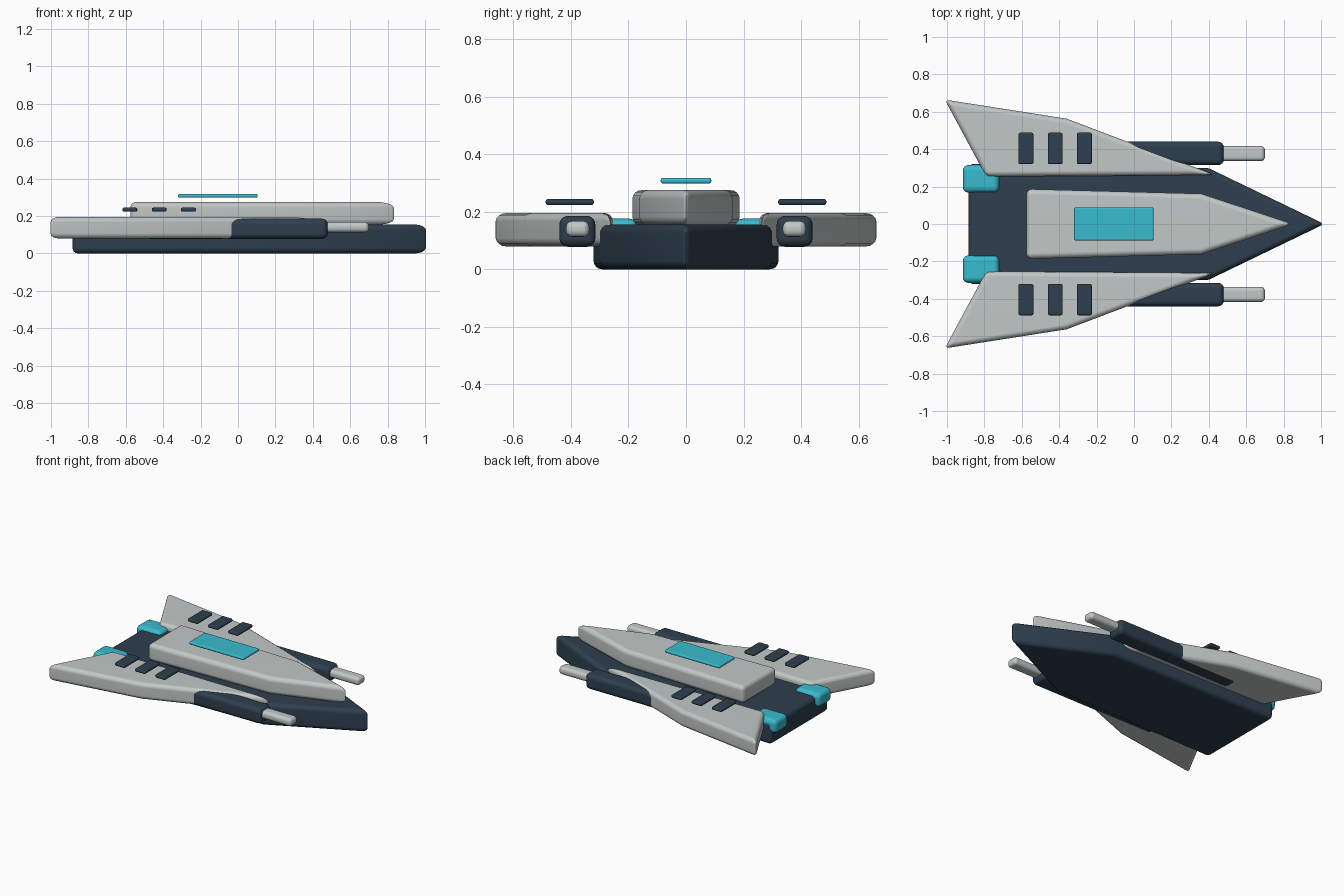
import bpy, bmesh, math

if "Cube" in bpy.data.objects:
    bpy.data.objects.remove(bpy.data.objects["Cube"])


def material(name, rgb):
    m = bpy.data.materials.new(name)
    m.diffuse_color = (*rgb, 1)
    m.use_nodes = True
    m.node_tree.nodes["Principled BSDF"].inputs["Base Color"].default_value = m.diffuse_color
    return m


GREY = material("pale grey", (0.54, 0.58, 0.575))
NAVY = material("dark slate", (0.027, 0.05, 0.077))
CYAN = material("cyan", (0.04, 0.5, 0.62))


def prism(name, outline, z0, z1, mat, bevel, segments=4):
    """Extrude a plan outline from z0 to z1 and round its sharp edges."""
    bm = bmesh.new()
    low = [bm.verts.new((x, y, z0)) for x, y in outline]
    high = [bm.verts.new((x, y, z1)) for x, y in outline]
    bm.faces.new(low[::-1])
    bm.faces.new(high)
    n = len(outline)
    for i in range(n):
        j = (i + 1) % n
        bm.faces.new((low[i], low[j], high[j], high[i]))
    bmesh.ops.recalc_face_normals(bm, faces=bm.faces[:])
    sharp = [e for e in bm.edges if e.calc_face_angle() > math.radians(30)]
    bmesh.ops.bevel(bm, geom=sharp, offset=bevel, segments=segments,
                    profile=0.5, affect='EDGES', clamp_overlap=True)
    me = bpy.data.meshes.new(name)
    bm.to_mesh(me)
    bm.free()
    me.materials.append(mat)
    ob = bpy.data.objects.new(name, me)
    bpy.context.collection.objects.link(ob)
    bpy.ops.object.select_all(action='DESELECT')
    ob.select_set(True)
    bpy.context.view_layer.objects.active = ob
    bpy.ops.object.shade_smooth_by_angle(angle=math.radians(40))
    wn = ob.modifiers.new("flat_face_normals", 'WEIGHTED_NORMAL')
    wn.keep_sharp = True
    return ob


def box(name, x0, x1, y0, y1, z0, z1, mat, bevel, segments=4):
    return prism(name, [(x0, y0), (x1, y0), (x1, y1), (x0, y1)],
                 z0, z1, mat, bevel, segments)


def mirrored(points):
    """Complete a half outline (tail to nose) across the centre line."""
    return points + [(x, -y) for x, y in reversed(points) if y > 0]


# Arrow-shaped hull, raised deck and cockpit glass
prism("hull", mirrored([(-0.885, 0.322), (0.4, 0.298), (1.018, 0)]),
      0, 0.155, NAVY, 0.03)
prism("upper_deck", mirrored([(-0.575, 0.187), (0.36, 0.162), (0.85, 0)]),
      0.153, 0.275, GREY, 0.03)
box("cockpit_glass", -0.32, 0.105, -0.088, 0.088, 0.298, 0.318, CYAN, 0.008, 3)

for side, s in (("left", 1), ("right", -1)):
    # Swept wing
    wing = [(-1.012, 0.665), (-0.36, 0.563), (0.435, 0.262), (-0.79, 0.253)]
    prism(side + "_wing", [(x, s * y) for x, y in wing],
          0.08, 0.195, GREY, 0.028)
    # Cannon body and barrel
    box(side + "_cannon", -0.5, 0.48, s * 0.315, s * 0.44,
        0.078, 0.186, NAVY, 0.03)
    box(side + "_barrel", 0.3, 0.7, s * 0.336, s * 0.417,
        0.113, 0.168, GREY, 0.022)
    # Rear engine block
    box(side + "_engine", -0.915, -0.72, s * 0.168, s * 0.315,
        0.08, 0.176, CYAN, 0.03)
    # Row of floating vents above the wing
    for i, x in enumerate((-0.578, -0.421, -0.265)):
        box(f"{side}_vent_{i + 1}", x - 0.04, x + 0.04, s * 0.32, s * 0.488,
            0.223, 0.245, NAVY, 0.009, 3)
